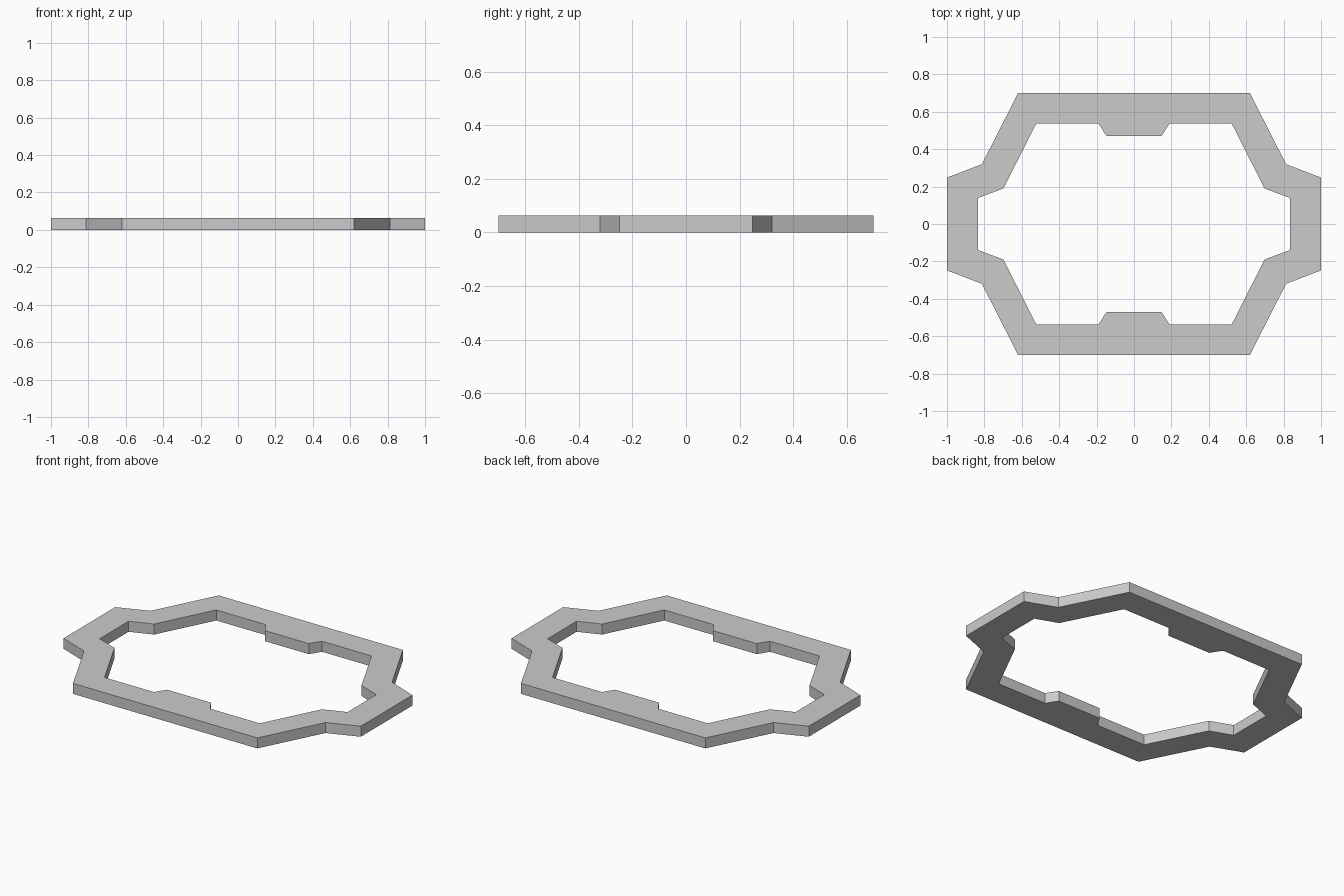
import bpy
import bmesh

if "Cube" in bpy.data.objects:
    bpy.data.objects.remove(bpy.data.objects["Cube"])

THICKNESS = 0.064

# Quarter outlines of the frame (x >= 0, y >= 0), from the y axis to the x axis
outer = [(0, 0.70), (0.62, 0.70), (0.813, 0.32), (1.0, 0.248), (1.0, 0)]
inner = [(0, 0.47), (0.147, 0.47), (0.19, 0.537), (0.522, 0.537),
         (0.698, 0.19), (0.834, 0.139), (0.834, 0)]

# Quarter of the frame as one closed profile, extruded upward
bm = bmesh.new()
profile = inner + outer[::-1]
base = bm.faces.new([bm.verts.new((x, y, 0)) for x, y in profile])
top = bmesh.ops.extrude_face_region(bm, geom=[base], use_keep_orig=True)["geom"]
bmesh.ops.translate(bm, vec=(0, 0, THICKNESS),
                    verts=[g for g in top if isinstance(g, bmesh.types.BMVert)])
bmesh.ops.recalc_face_normals(bm, faces=bm.faces[:])

# Open the mirror seams
seams = [f for f in bm.faces
         if all(abs(v.co.x) < 1e-5 for v in f.verts)
         or all(abs(v.co.y) < 1e-5 for v in f.verts)]
bmesh.ops.delete(bm, geom=seams, context="FACES_ONLY")

mesh = bpy.data.meshes.new("frame")
bm.to_mesh(mesh)
bm.free()
frame = bpy.data.objects.new("frame", mesh)
bpy.context.collection.objects.link(frame)

# Mirror the quarter into the whole ring
mirror = frame.modifiers.new("mirror", "MIRROR")
mirror.use_axis = (True, True, False)
mirror.use_clip = True
